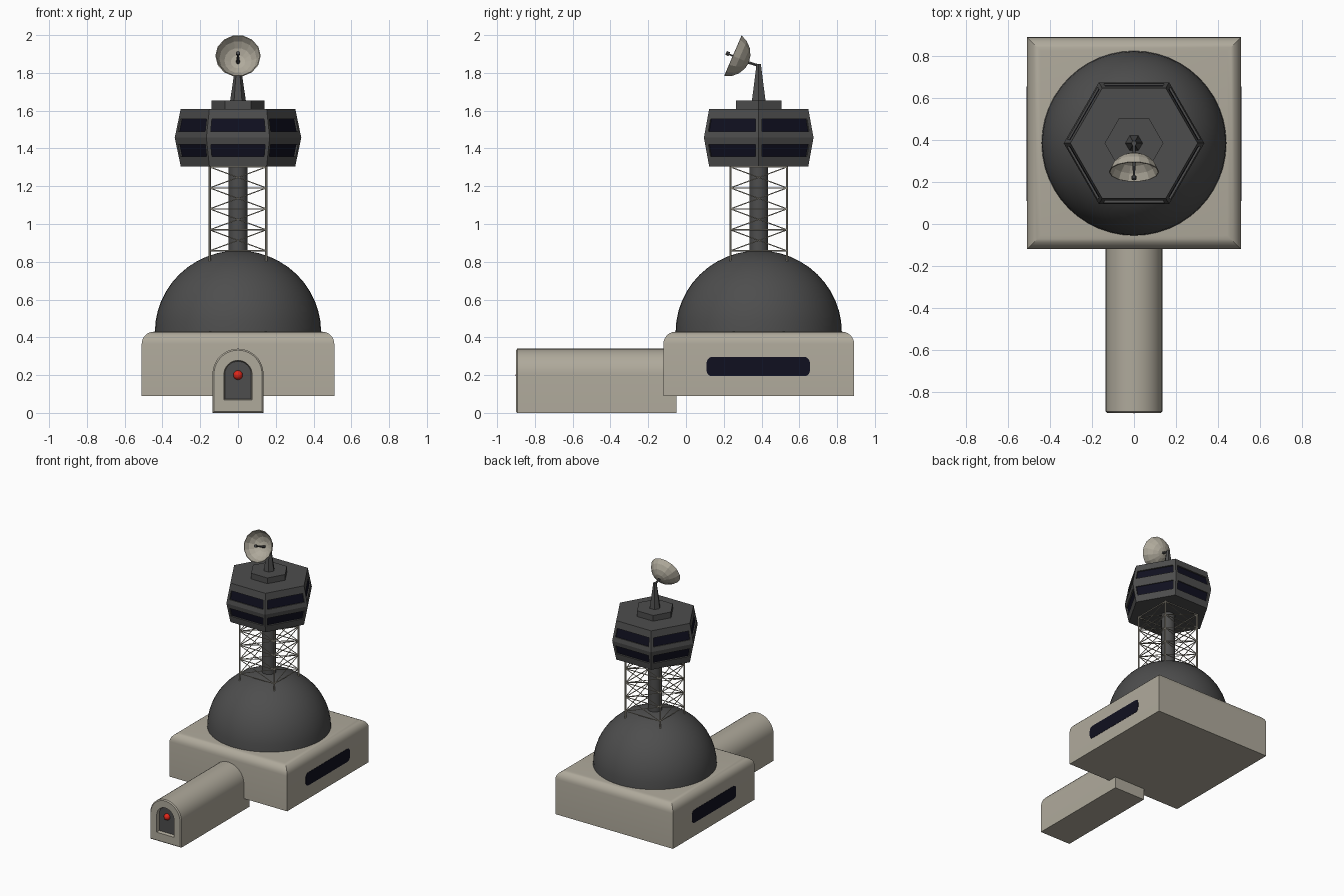
import bpy, bmesh, math
from mathutils import Vector

if "Cube" in bpy.data.objects:
    bpy.data.objects.remove(bpy.data.objects["Cube"])

CY = 0.385  # depth centre of the building


def material(name, rgb):
    m = bpy.data.materials.new(name)
    m.diffuse_color = (*rgb, 1)
    m.use_nodes = True
    m.node_tree.nodes["Principled BSDF"].inputs["Base Color"].default_value = m.diffuse_color
    return m


BEIGE = material("beige", (0.43, 0.40, 0.33))
DARK = material("dark_grey", (0.075, 0.075, 0.075))
GLASS = material("dark_glass", (0.005, 0.005, 0.014))
RED = material("red", (0.75, 0.02, 0.01))


def finish(name, bm, *mats, smooth=None):
    bmesh.ops.recalc_face_normals(bm, faces=bm.faces)
    me = bpy.data.meshes.new(name)
    bm.to_mesh(me)
    bm.free()
    ob = bpy.data.objects.new(name, me)
    bpy.context.collection.objects.link(ob)
    for m in mats:
        me.materials.append(m)
    if smooth:
        bpy.ops.object.select_all(action='DESELECT')
        bpy.context.view_layer.objects.active = ob
        ob.select_set(True)
        bpy.ops.object.shade_smooth_by_angle(angle=math.radians(smooth))
    return ob


def loft(bm, loops, start=True, end=True):
    """Skin between matching closed loops; returns the end cap."""
    rings = [[bm.verts.new(p) for p in lp] for lp in loops]
    for a, b in zip(rings, rings[1:]):
        for i in range(len(a)):
            j = (i + 1) % len(a)
            bm.faces.new((a[i], a[j], b[j], b[i]))
    if start:
        bm.faces.new(rings[0][::-1])
    return bm.faces.new(rings[-1]) if end else None


def hexagon(r, z):
    return [Vector((r * math.cos(k * math.pi / 3), CY + r * math.sin(k * math.pi / 3), z)) for k in range(6)]


def rod(bm, a, b, r1, r2=None, n=6):
    a, b = Vector(a), Vector(b)
    q = (b - a).to_track_quat('Z', 'Y')
    circle = [Vector((math.cos(t), math.sin(t), 0)) for t in (2 * math.pi * k / n for k in range(n))]
    loft(bm, [[a + q @ (c * r1) for c in circle], [b + q @ (c * (r1 if r2 is None else r2)) for c in circle]])


# Square base with a rounded top edge
bm = bmesh.new()
bmesh.ops.create_cube(bm, size=1)
for v in bm.verts:
    v.co = Vector((v.co.x * 1.02, CY + v.co.y * 1.01, 0.26 + v.co.z * 0.34))
top = [e for e in bm.edges if all(v.co.z > 0.4 for v in e.verts)]
bmesh.ops.bevel(bm, geom=top, offset=0.065, segments=6, profile=0.5, affect='EDGES')
finish("base_block", bm, BEIGE, smooth=30)

# Rounded strip windows on both sides of the base
for s, side in ((1, "right"), (-1, "left")):
    pts = []
    for cy, cz, a0 in ((0.625, 0.265, 0), (0.14, 0.265, 90), (0.14, 0.225, 180), (0.625, 0.225, 270)):
        for k in range(6):
            t = math.radians(a0 + 18 * k)
            pts.append((cy + 0.031 * math.cos(t), cz + 0.031 * math.sin(t)))
    bm = bmesh.new()
    loft(bm, [[(s * x, y, z) for y, z in pts] for x in (0.5, 0.512)])
    finish(side + "_base_window", bm, GLASS)

# Dome
bm = bmesh.new()
bmesh.ops.create_uvsphere(bm, u_segments=48, v_segments=24, radius=0.44)
bmesh.ops.delete(bm, geom=[v for v in bm.verts if v.co.z < -0.001], context='VERTS')
for v in bm.verts:
    v.co = Vector((v.co.x, v.co.y + CY, 0.428 + v.co.z * 0.98))
finish("dome", bm, DARK, smooth=40)


# Arched entrance tunnel with a recessed doorway
def arch(r, zc, z0, y):
    arc = [(r * math.cos(math.pi * k / 20), y, zc + r * math.sin(math.pi * k / 20)) for k in range(21)]
    return [(r, y, z0)] + arc + [(-r, y, z0)]


bm = bmesh.new()
cap = loft(bm, [arch(0.135, 0.205, 0, -0.05), arch(0.135, 0.205, 0, -0.893), arch(0.127, 0.205, 0.007, -0.9),
                arch(0.075, 0.203, 0.068, -0.9), arch(0.07, 0.203, 0.073, -0.875)])
cap.material_index = 1
finish("entrance_tunnel", bm, BEIGE, DARK, smooth=30)

# Red door light
bm = bmesh.new()
bmesh.ops.create_uvsphere(bm, u_segments=16, v_segments=10, radius=0.025)
bmesh.ops.translate(bm, verts=bm.verts, vec=(0, -0.877, 0.2))
finish("door_light", bm, RED, smooth=40)

# Central column
bm = bmesh.new()
rod(bm, (0, CY, 0.8), (0, CY, 1.32), 0.05, n=16)
finish("tower_column", bm, DARK, smooth=40)

# Lattice: four posts, level rings and crossed braces
bm = bmesh.new()
corners = [(x, CY + y) for x, y in ((-0.15, -0.15), (0.15, -0.15), (0.15, 0.15), (-0.15, 0.15))]
levels = [0.858 + 0.111 * k for k in range(5)]
for i, p in enumerate(corners):
    q = corners[(i + 1) % 4]
    rod(bm, (*p, 0.8), (*p, 1.31), 0.006)
    for z in levels:
        rod(bm, (*p, z), (*q, z), 0.0035, n=5)
    for lo, hi in zip(levels, levels[1:]):
        rod(bm, (*p, lo), (*q, hi), 0.003, n=5)
        rod(bm, (*p, hi), (*q, lo), 0.003, n=5)
finish("tower_lattice", bm, BEIGE)

# Hexagonal control room with two rows of recessed windows
bm = bmesh.new()
low, mid, high = hexagon(0.303, 1.305), hexagon(0.335, 1.457), hexagon(0.303, 1.61)
bm.faces.new([bm.verts.new(p) for p in low[::-1]])
bm.faces.new([bm.verts.new(p) for p in high])
for a, b, v0, v1 in ((low, mid, 0.34, 0.77), (mid, high, 0.22, 0.65)):
    for i in range(6):
        j = (i + 1) % 6
        outer = [a[i], a[j], b[j], b[i]]
        n = (a[j] - a[i]).cross(b[i] - a[i]).normalized()
        inner = [a[i].lerp(a[j], u).lerp(b[i].lerp(b[j], u), v)
                 for u, v in ((0.06, v0), (0.94, v0), (0.94, v1), (0.06, v1))]
        pane = loft(bm, [outer, inner, [p - n * 0.01 for p in inner]], start=False)
        pane.material_index = 1
bmesh.ops.remove_doubles(bm, verts=bm.verts, dist=0.0005)
finish("control_room", bm, DARK, GLASS)

# Roof plinth and tapered mast
bm = bmesh.new()
loft(bm, [hexagon(0.14, 1.6), hexagon(0.14, 1.655)])
loft(bm, [hexagon(0.042, 1.65), hexagon(0.013, 1.847)])
finish("roof_mast", bm, DARK)

# Faceted dish tilted forward and up
aim = Vector((0, -0.918, 0.396)).normalized()
side = Vector((1, 0, 0))
up = aim.cross(side).normalized()
rim = Vector((0, 0.249, 1.89))
apex = rim - aim * 0.09
R, N = 0.125, 14
focus = apex + aim * R


def dish_ring(r, t):
    return [focus - aim * r * math.cos(t) + (side * math.cos(a) + up * math.sin(a)) * r * math.sin(t)
            for a in (2 * math.pi * k / N for k in range(N))]


edge = math.acos(0.035 / R)
angles = [edge * k / 4 for k in (0.25, 1, 2, 3, 4)]
bm = bmesh.new()
loft(bm, [dish_ring(R, t) for t in angles] + [dish_ring(R - 0.005, t) for t in reversed(angles)])
finish("dish", bm, BEIGE)

# Dish arm and feed horn
bm = bmesh.new()
rod(bm, (0, CY, 1.838), apex + aim * 0.003, 0.008)
rod(bm, apex, rim + aim * 0.025, 0.011, 0.004)
rod(bm, rim + aim * 0.022, rim + aim * 0.04, 0.011, n=8)
finish("dish_feed", bm, DARK)
